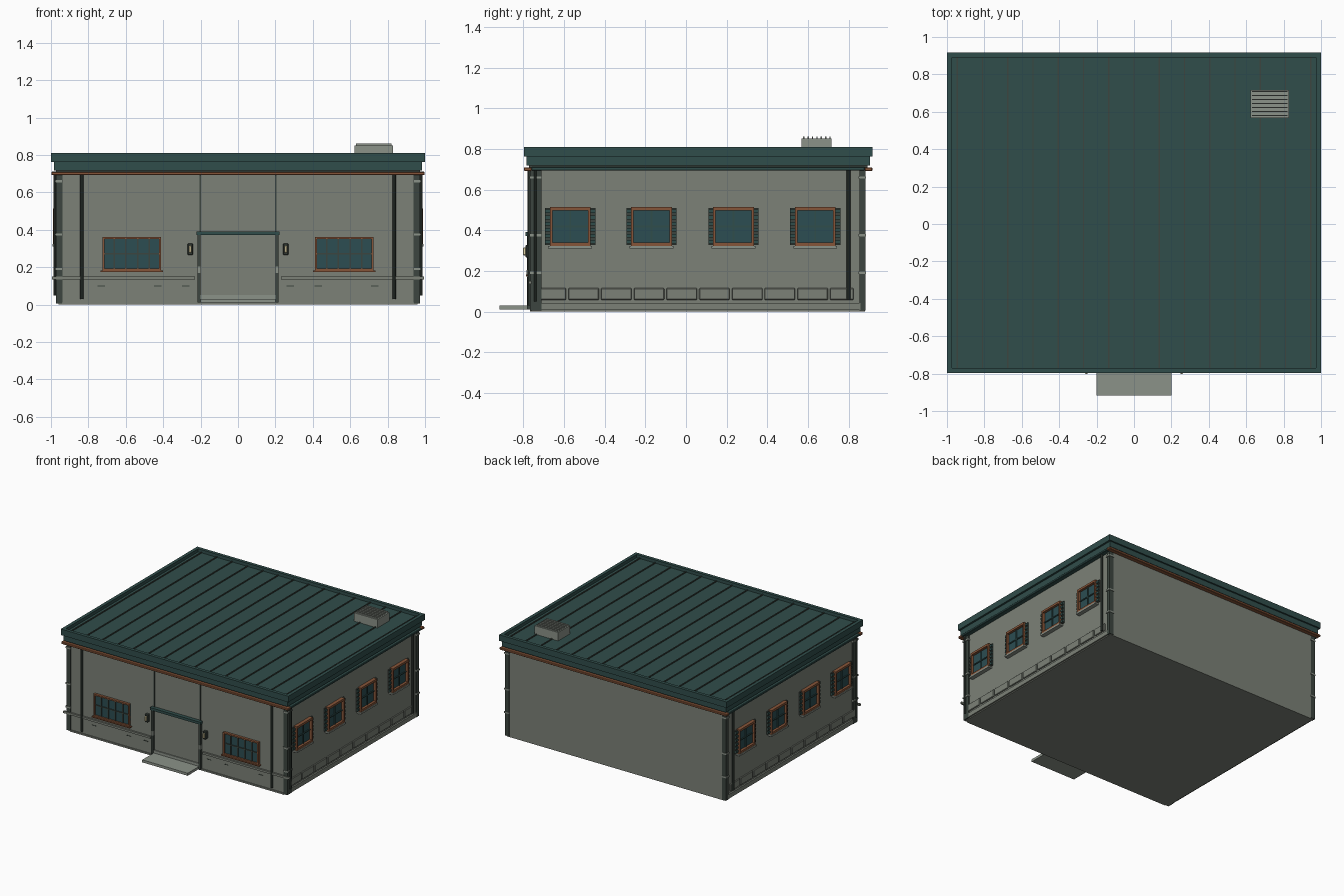
import bpy, bmesh
from mathutils import Matrix

if "Cube" in bpy.data.objects:
    bpy.data.objects.remove(bpy.data.objects["Cube"])


def material(name, r, g, b):
    m = bpy.data.materials.new(name)
    m.diffuse_color = (r, g, b, 1)
    m.use_nodes = True
    m.node_tree.nodes["Principled BSDF"].inputs["Base Color"].default_value = m.diffuse_color
    return m


WALL = material("wall_grey", 0.20, 0.22, 0.185)
PALE = material("pale_grey", 0.26, 0.29, 0.25)
DARK = material("dark_trim", 0.045, 0.06, 0.05)
TEAL = material("teal", 0.03, 0.075, 0.07)
COPPER = material("copper", 0.24, 0.09, 0.04)
GLASS = material("glass", 0.025, 0.075, 0.085)
LIGHT = material("lamp_glow", 0.8, 0.7, 0.4)


def boxes(name, mat, items, bevel=0.0):
    """One object from boxes given as (x0, x1, y0, y1, z0, z1)."""
    bm = bmesh.new()
    for x0, x1, y0, y1, z0, z1 in items:
        m = Matrix.Translation(((x0 + x1) / 2, (y0 + y1) / 2, (z0 + z1) / 2))
        m = m @ Matrix.Diagonal((abs(x1 - x0), abs(y1 - y0), abs(z1 - z0), 1))
        bmesh.ops.create_cube(bm, size=1, matrix=m)
    me = bpy.data.meshes.new(name)
    bm.to_mesh(me)
    bm.free()
    me.materials.append(mat)
    ob = bpy.data.objects.new(name, me)
    bpy.context.collection.objects.link(ob)
    if bevel:
        mod = ob.modifiers.new("bevel", "BEVEL")
        mod.width, mod.segments = bevel, 1
    return ob


def both(items):
    """Repeat boxes mirrored across x = 0."""
    return items + [(-b[1], -b[0]) + tuple(b[2:]) for b in items]


def ring(x, y0, y1, w, z0, z1):
    """Four boxes forming a rectangular ring of wall thickness w."""
    return [(-x, x, y0, y0 + w, z0, z1), (-x, x, y1 - w, y1, z0, z1),
            (-x, -x + w, y0 + w, y1 - w, z0, z1), (x - w, x, y0 + w, y1 - w, z0, z1)]


F, B, S = -0.76, 0.88, 0.96      # front, back and side wall planes

# Main body and plinth
boxes("body", WALL, [(-S, S, F, B, 0.0, 0.78)])
boxes("side_plinth", WALL, both([(S, S + 0.012, -0.71, 0.86, 0.008, 0.042)]))
boxes("front_plinth", WALL, [(-0.94, 0.94, F - 0.008, F, 0.0, 0.012)])

# Roof, parapet, cornice and gutters
boxes("roof_deck", TEAL, [(-0.98, 0.98, -0.78, 0.90, 0.755, 0.785)])
boxes("roof_seams", DARK, [(i * 0.135 - 0.004, i * 0.135 + 0.004, -0.775, 0.895, 0.784, 0.792)
                           for i in range(-7, 8)])
boxes("parapet", TEAL, ring(1.0, -0.797, 0.917, 0.026, 0.762, 0.81))
boxes("cornice", TEAL, [(-0.985, 0.985, -0.785, 0.905, 0.718, 0.763)])
boxes("shadow_band", DARK, [(-0.972, 0.972, -0.773, 0.893, 0.705, 0.72)])
boxes("copper_gutter", COPPER, [(-0.998, 0.998, -0.797, F, 0.692, 0.71),
                                (-0.998, 0.998, B, 0.917, 0.692, 0.71)], 0.003)
boxes("side_gutter", TEAL, both([(S, 0.998, F, B, 0.694, 0.711)]), 0.003)

# Roof vent with raised slats
boxes("roof_vent", PALE, [(0.622, 0.828, 0.568, 0.717, 0.78, 0.852)])
boxes("vent_slats", PALE, [(0.63, 0.82, 0.577 + i * 0.0215, 0.583 + i * 0.0215, 0.85, 0.861)
                           for i in range(7)])

# Corner posts with clamps
posts = [(0.937, 0.972, -0.768, -0.712, 0.005, 0.694), (0.937, 0.972, 0.853, 0.884, 0.005, 0.694)]
boxes("corner_posts", DARK, both(posts))
boxes("post_clamps", PALE, both([(p[0] - 0.002, 0.978, p[2] - 0.003, p[3] + 0.003, z - 0.006, z + 0.006)
                                 for p in posts for z in (0.19, 0.375, 0.66)]))


def pipe(name, x, y, z0, z1, r=0.009):
    bpy.ops.mesh.primitive_cylinder_add(vertices=10, radius=r, depth=z1 - z0,
                                        location=(x, y, (z0 + z1) / 2))
    ob = bpy.context.object
    ob.name = name
    ob.data.materials.append(DARK)
    bpy.ops.object.shade_smooth_by_angle()


# Downpipes on front and sides
for s, side in ((-1, "left"), (1, "right")):
    pipe("front_downpipe_" + side, s * 0.835, F - 0.01, 0.03, 0.695)
    pipe("side_downpipe_" + side, s * 0.977, 0.80, 0.06, 0.70, 0.01)
    pipe("front_corner_pipe_" + side, s * 0.98, -0.742, 0.05, 0.70, 0.007)

# Side base panels
boxes("base_panels", WALL, both([(S, S + 0.012, -0.74 + i * 0.161, -0.59 + i * 0.161, 0.058, 0.115)
                                 for i in range(9)] + [(S, S + 0.012, 0.709, 0.825, 0.058, 0.115)]), 0.003)

# Side windows with shutters
frames, panes, bars, sills, slats, backs = [], [], [], [], [], []
for y in (-0.57, -0.17, 0.234, 0.636):
    frames += [(S, 0.988, y - 0.1, y + 0.1, 0.498, 0.515), (S, 0.988, y - 0.1, y + 0.1, 0.323, 0.34),
               (S, 0.988, y - 0.1, y - 0.088, 0.34, 0.498), (S, 0.988, y + 0.088, y + 0.1, 0.34, 0.498)]
    panes += [(S, 0.968, y - 0.09, y + 0.09, 0.335, 0.505)]
    bars += [(S, 0.975, y - 0.004, y + 0.004, 0.34, 0.498), (S, 0.975, y - 0.088, y + 0.088, 0.415, 0.423)]
    sills += [(S, 0.993, y - 0.108, y + 0.108, 0.31, 0.323)]
    for a in (y - 0.124, y + 0.1):
        backs += [(S, 0.968, a, a + 0.024, 0.328, 0.51)]
        slats += [(S, 0.976, a, a + 0.024, 0.334 + k * 0.03, 0.352 + k * 0.03) for k in range(6)]
boxes("side_window_frames", COPPER, both(frames))
boxes("side_window_glass", GLASS, both(panes))
boxes("side_window_bars", TEAL, both(bars))
boxes("side_window_sills", PALE, both(sills))
boxes("shutters", DARK, both(backs))
boxes("shutter_slats", TEAL, both(slats))

# Front windows
a, b = 0.412, 0.725
boxes("front_window_frames", COPPER, both([
    (a, b, -0.78, F, 0.35, 0.361), (a, b, -0.78, F, 0.182, 0.194),
    (a, a + 0.011, -0.78, F, 0.194, 0.35), (b - 0.011, b, -0.78, F, 0.194, 0.35),
    (a - 0.01, b + 0.01, -0.788, F, 0.175, 0.183)]))
boxes("front_window_glass", GLASS, both([(a, b, -0.768, F, 0.19, 0.355)]))
boxes("front_window_bars", DARK, both(
    [(a + k * 0.0626 - 0.004, a + k * 0.0626 + 0.004, -0.775, F, 0.194, 0.35) for k in range(1, 5)]
    + [(a, b, -0.775, F, 0.269, 0.276)]))

# Front wall seams, rail and low joints
boxes("wall_seams", DARK, both([(0.199, 0.206, F - 0.006, F, 0.39, 0.694)]))
boxes("front_rail", WALL, both([(0.23, 0.995, F - 0.014, F, 0.135, 0.151)]))
boxes("low_joints", DARK, both([(x, x + 0.04, F - 0.003, F, 0.098, 0.102) for x in (0.26, 0.41, 0.71)]))

# Door, frame and step
boxes("door_panel", WALL, [(-0.2, 0.2, F - 0.006, F, 0.05, 0.372)])
boxes("door_threshold", PALE, [(-0.2, 0.2, F - 0.014, F, 0.02, 0.052)])
boxes("door_posts", DARK, both([(0.2, 0.216, -0.782, F, 0.01, 0.375)]))
boxes("door_lintel", TEAL, [(-0.222, 0.222, -0.79, F, 0.372, 0.392)])
boxes("door_clamps", PALE, both([(0.199, 0.217, -0.784, F, 0.17, 0.205)]))
boxes("step", PALE, [(-0.2, 0.2, -0.917, F, 0.01, 0.03)])

# Wall lamps
boxes("lamp_housings", DARK, both([(0.241, 0.269, -0.79, F, 0.265, 0.327)]), 0.004)
boxes("lamp_lenses", LIGHT, both([(0.249, 0.261, -0.803, -0.78, 0.277, 0.315)]), 0.003)
